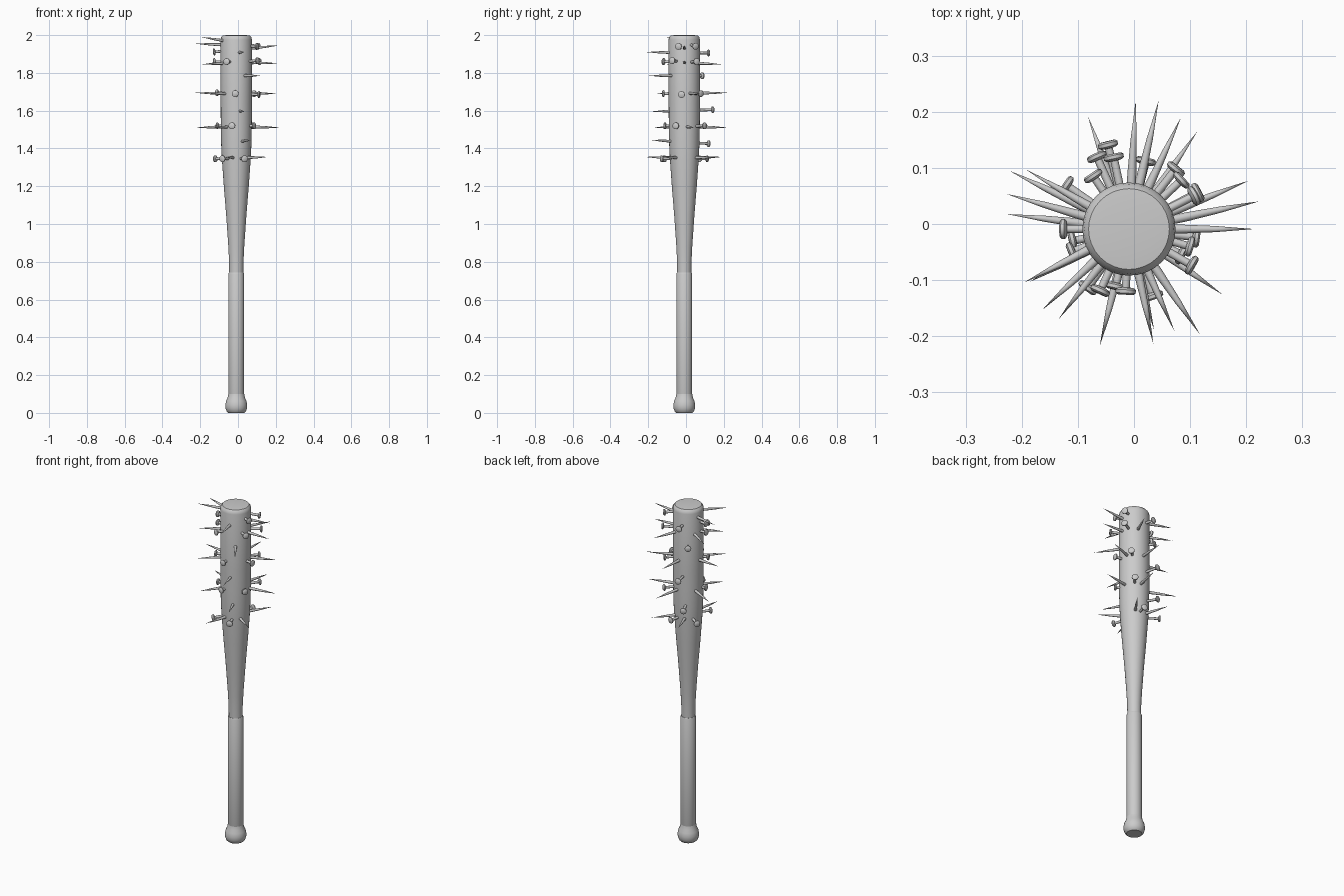
import bpy, bmesh, math
from mathutils import Vector, Matrix

cube = bpy.data.objects.get("Cube")
if cube:
    bpy.data.objects.remove(cube, do_unlink=True)

CENTRE = Vector((-0.009, -0.009, 0))
NAIL_SPAN = 0.346      # horizontal distance from head to tip

grey = bpy.data.materials.new("plain grey")
grey.use_nodes = True
grey.diffuse_color = (0.6, 0.6, 0.6, 1)
grey.node_tree.nodes["Principled BSDF"].inputs["Base Color"].default_value = (0.6, 0.6, 0.6, 1)


def lathe(name, profile, sides, matrix):
    """Turn a (radius, height) profile around z, then place it."""
    bm = bmesh.new()
    verts = [bm.verts.new((r, 0, z)) for r, z in profile]
    edges = [bm.edges.new(pair) for pair in zip(verts, verts[1:])]
    bmesh.ops.spin(bm, geom=verts + edges, cent=(0, 0, 0), axis=(0, 0, 1),
                   angle=math.tau, steps=sides, use_merge=False)
    bmesh.ops.remove_doubles(bm, verts=bm.verts, dist=0.00005)
    bmesh.ops.recalc_face_normals(bm, faces=bm.faces)
    mesh = bpy.data.meshes.new(name)
    bm.to_mesh(mesh)
    bm.free()
    mesh.materials.append(grey)
    obj = bpy.data.objects.new(name, mesh)
    bpy.context.collection.objects.link(obj)
    obj.matrix_world = matrix
    bpy.ops.object.select_all(action='DESELECT')
    obj.select_set(True)
    bpy.context.view_layer.objects.active = obj
    bpy.ops.object.shade_smooth_by_angle(angle=math.radians(40))
    return obj


stand = Matrix.Translation(CENTRE)

# Rounded knob at the foot
lathe("knob", [(0, 0), (0.042, 0), (0.051, 0.008), (0.057, 0.025), (0.058, 0.042),
               (0.054, 0.063), (0.046, 0.08), (0.042, 0.1), (0, 0.1)], 32, stand)

# Wrapped grip with a small step at its upper end
lathe("grip", [(0, 0.09), (0.039, 0.09), (0.042, 0.1), (0.042, 0.735),
               (0.039, 0.742), (0, 0.742)], 32, stand)

# Tapered barrel with a bevelled top
lathe("barrel", [(0, 0.72), (0.037, 0.72), (0.038, 0.8), (0.042, 0.88), (0.053, 1.04),
                 (0.066, 1.2), (0.076, 1.34), (0.08, 1.42), (0.082, 1.52), (0.083, 1.65),
                 (0.083, 1.975), (0.08, 1.989), (0.072, 1.998), (0.048, 2), (0, 2)],
      32, stand)

# Nails driven through the barrel: (tip angle, tip reach, tip height, head height)
nails = [
    (0, .223, 1.945, 1.91), (164, .227, 1.955, 1.94), (207, .21, 1.99, 1.94),
    (282, .209, 1.91, 1.905),
    (0, .223, 1.85, 1.86), (65, .219, 1.845, 1.86), (150, .211, 1.845, 1.865),
    (208, .201, 1.845, 1.86), (304, .226, 1.785, 1.785),
    (22, .23, 1.69, 1.695), (87, .229, 1.695, 1.69), (173, .219, 1.695, 1.685),
    (223, .212, 1.69, 1.69), (284, .185, 1.595, 1.605),
    (12, .237, 1.51, 1.52), (77, .235, 1.51, 1.52), (154, .236, 1.51, 1.52),
    (232, .204, 1.51, 1.52), (294, .199, 1.445, 1.425),
    (55, .212, 1.355, 1.345), (110, .213, 1.355, 1.345), (256, .215, 1.355, 1.345),
    (325, .204, 1.355, 1.345),
]
for i, (degrees, reach, tip_z, head_z) in enumerate(nails, 1):
    turn = math.radians(degrees)
    out = Vector((math.cos(turn), math.sin(turn), 0))
    tip = CENTRE + out * reach + Vector((0, 0, tip_z))
    head = CENTRE + out * (reach - NAIL_SPAN) + Vector((0, 0, head_z))
    span = tip - head
    length = span.length
    place = Matrix.Translation(head) @ span.to_track_quat('Z', 'Y').to_matrix().to_4x4()
    # Round head, straight shank and long point in one profile
    lathe(f"nail_{i}", [(0, 0), (0.014, 0), (0.018, 0.003), (0.018, 0.009), (0.014, 0.012),
                        (0.007, 0.013), (0.008, length * 0.62),
                        (0.0055, length * 0.8), (0, length)], 12, place)
